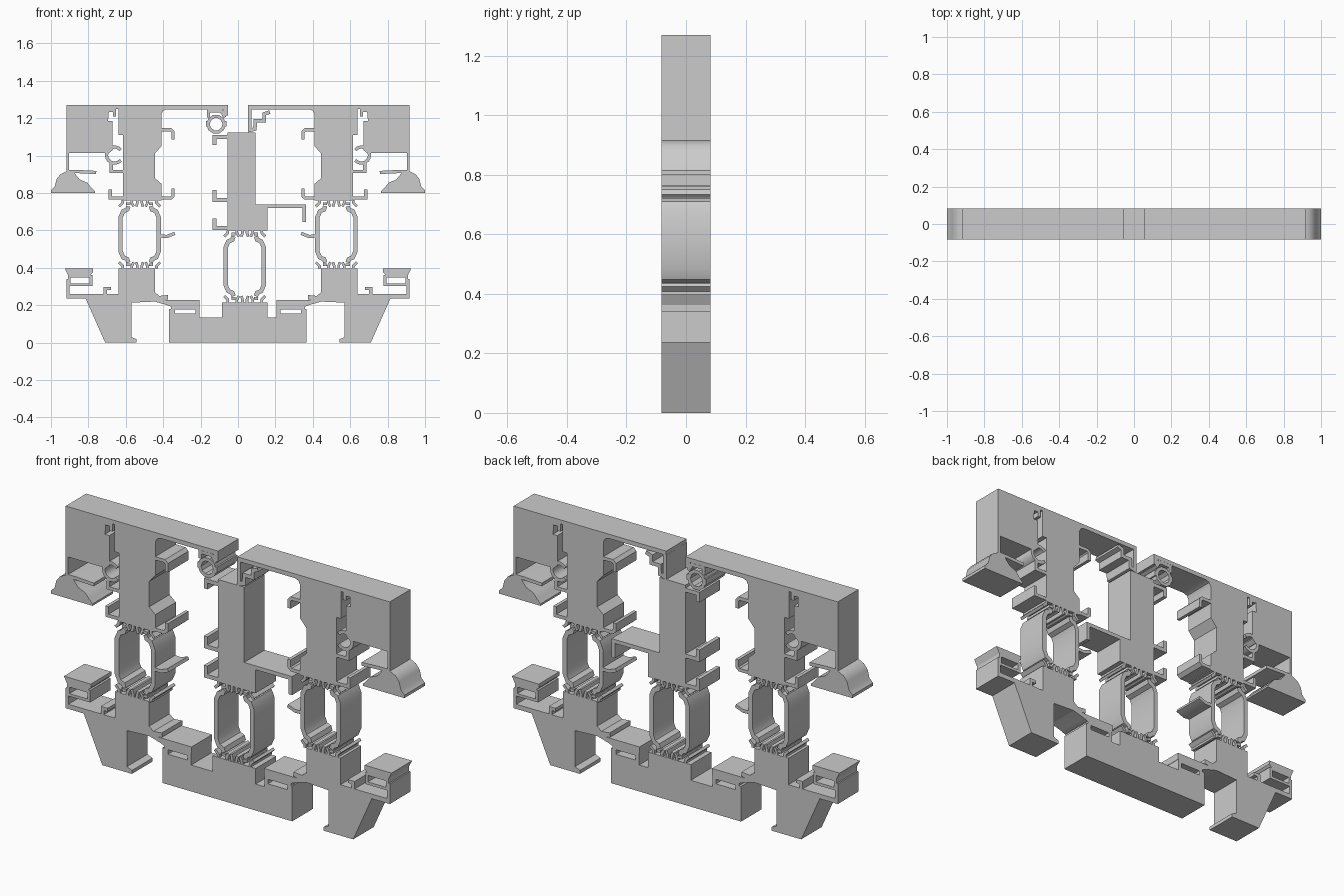
import bpy, bmesh, math

if "Cube" in bpy.data.objects:
    bpy.data.objects.remove(bpy.data.objects["Cube"])

D = 0.083  # half depth of the extrusion; profiles below are in hundredths (x, z)


def v(bm, p, y):
    return bm.verts.new((p[0] / 100, y, p[1] / 100))


def prism(bm, pts):
    f = [v(bm, p, -D) for p in pts]
    b = [v(bm, p, D) for p in pts]
    bm.faces.new(f)
    bm.faces.new(b[::-1])
    for i in range(len(pts)):
        j = (i + 1) % len(pts)
        bm.faces.new((f[i], b[i], b[j], f[j]))


def strip(bm, path, w, closed=False):
    """Constant-width wall following a path, with mitred corners."""
    n, rows = len(path), []
    for i, p in enumerate(path):
        a = path[i - 1] if (i or closed) else None
        c = path[(i + 1) % n] if (i < n - 1 or closed) else None
        ns = []
        for q, r in ((a, p), (p, c)):
            if q and r:
                dx, dz = r[0] - q[0], r[1] - q[1]
                l = math.hypot(dx, dz)
                ns.append((-dz / l, dx / l))
        m = (ns[0][0] + ns[-1][0], ns[0][1] + ns[-1][1])
        k = w / (m[0] * ns[0][0] + m[1] * ns[0][1]) / 2
        l = (p[0] + m[0] * k, p[1] + m[1] * k)
        r = (p[0] - m[0] * k, p[1] - m[1] * k)
        rows.append((v(bm, l, -D), v(bm, r, -D), v(bm, r, D), v(bm, l, D)))
    for i in range(n if closed else n - 1):
        a, b = rows[i], rows[(i + 1) % n]
        for k in range(4):
            bm.faces.new((a[k], a[(k + 1) % 4], b[(k + 1) % 4], b[k]))
    if not closed:
        bm.faces.new(rows[0])
        bm.faces.new(rows[-1][::-1])


def part(name, polys=(), strips=(), loops=(), s=1, w=1.7):
    bm = bmesh.new()
    fx = lambda pts: [(s * x, z) for x, z in pts]
    for p in polys:
        prism(bm, fx(p))
    for p in strips:
        strip(bm, fx(p), w)
    for p in loops:
        strip(bm, fx(p), w, True)
    bmesh.ops.recalc_face_normals(bm, faces=bm.faces)
    me = bpy.data.meshes.new(name)
    bm.to_mesh(me)
    bm.free()
    ob = bpy.data.objects.new(name, me)
    bpy.context.collection.objects.link(ob)
    bpy.ops.object.select_all(action='DESELECT')
    bpy.context.view_layer.objects.active = ob
    ob.select_set(True)
    bpy.ops.object.shade_smooth_by_angle(angle=math.radians(32))


def circle(cx, cz, r, n):
    return [(cx + r * math.cos(2 * math.pi * i / n), cz + r * math.sin(2 * math.pi * i / n))
            for i in range(n)]


def box(x0, x1, z0, z1):
    return [(x0, z0), (x1, z0), (x1, z1), (x0, z1)]


def thermal_break(name, cx, z0, z1, s=1):
    """Two bowed struts between rows of crimping fingers."""
    struts = [[(cx + k * 6, z), (cx + k * 6.6, z + d * 1.8), (cx + k * 8.8, z + d * 2.8),
               (cx + k * 10.2, z + d * 6)] for k in (-1, 1) for z, d in ((z0, 1), (z1, -1))]
    paths = [struts[i] + struts[i + 1][::-1] for i in (0, 2)]
    part(name + "_struts", strips=paths, s=s, w=2.3)
    fingers = []
    for z, d in ((z0, -1), (z1, 1)):
        for k in (-1, 1):
            for a, b in ((9, 11), (4.2, 3.2), (1.2, 1.8)):
                fingers.append([(cx + k * a, z + d * 3.2), (cx + k * a, z + d * 1.8),
                                (cx + k * b, z - d * 0.2)])
            # dovetail foot of the strut
            fingers.append([(cx + k * 5, z + d * 1.2), (cx + k * 7.2, z + d * 1.2)])
    part(name + "_crimps", strips=fingers, s=s, w=1.4)


for side, s in (("left", -1), ("right", 1)):
    # sash: solid column, top flange and hooks
    part(side + "_sash", [[(69, 127), (5.4, 127), (5.4, 124.8 if s > 0 else 121.5),
                           (8, 124.8 if s > 0 else 121.5), (8, 124.8), (38, 124.8),
                           (40, 124), (41, 122), (41, 105), (44.5, 101), (44.5, 88), (41, 85),
                           (41, 76), (61.5, 76), (61.5, 111), (64, 111), (64, 125), (69, 125)]],
         [[(41, 113.8), (35.8, 113.8), (34.7, 112.7), (34.7, 108.5)],
          [(41, 77.3), (36, 77.3), (34.7, 78.4), (34.7, 82.3)],
          [(61.5, 77.3), (68.3, 77.3), (68.3, 82)],
          [(61.5, 91.5), (67.8, 91.5), (67.8, 96)]], s=s)
    # outer glazing bead with its hooked foot
    part(side + "_bead", [[(91.7, 127), (69, 127), (69, 124), (69.5, 118.5), (67, 118.5),
                           (67, 103), (69, 101.3), (90.3, 101.3), (90.3, 92.3), (91.7, 92.3)]],
         [[(91.7, 91.5), (86, 91.5), (75.8, 91)], [(69, 124.2), (66, 124.2), (66, 121)]], s=s)
    # tubular seal between bead and sash
    arc = [(66 + 4.3 * math.cos(math.radians(t)), 100.3 + 4.3 * math.sin(math.radians(t)))
           for t in range(40, 321, 20)]
    part(side + "_bulb_seal", strips=[[(132 - x, z) for x, z in arc]], s=s)
    # outer lip gasket
    part(side + "_lip_gasket", [[(100, 80), (100, 81.5), (98, 83.5), (97, 87.5), (95, 90),
                                 (92, 91.5), (88, 91.5), (86.5, 89.5), (84.5, 87.2), (80.5, 85.5),
                                 (78.5, 83), (76.5, 81), (76.5, 80)]], s=s)
    # thermal break with inner fin
    thermal_break(side + "_break", 52.6, 42.8, 73, s)
    part(side + "_break_fin", strips=[[(41.6, 57), (38, 56.8), (33.8, 58.4)]], s=s)
    # outer frame profile with tapered leg
    part(side + "_frame", [[(91.7, 23.6), (91.7, 34), (90.2, 34), (90.2, 26), (63.8, 26),
                            (63.8, 39.6), (44.5, 39.6), (44.5, 27), (42, 25), (37.3, 25.5),
                            (37.3, 23.2), (44, 22), (57, 21.4), (57, 3), (54.2, 1.8), (54.2, 0),
                            (71, 0), (81.5, 23.6)]],
         [[(71, 26), (71, 29), (68, 29)]], s=s)
    # hollow gasket on the outer frame
    part(side + "_frame_gasket", [[(92.7, 39.7), (77.5, 39.7), (77.5, 37.8), (79, 36.3),
                                   (91, 36.3)]],
         loops=[[(90.3, 35.6), (78.6, 35.6), (78.6, 30.9), (90.3, 30.9)]], s=s, w=1.4)
    # hollow gasket on the centre sill
    part(side + "_sill_gasket", [[(47.5, 22.8), (20.5, 22.8), (20.5, 19.3), (36, 19.3),
                                  (38.5, 20.3)]],
         loops=[[(34.8, 18.8), (21.7, 18.8), (21.7, 14.5), (34.8, 14.5)]], s=s, w=2)

# centre mullion with arm and hooks
part("mullion", [[(-5.5, 112.5), (9.3, 112.5), (9.3, 74), (15.8, 74), (15.8, 60), (-5.5, 60)]],
     [[(-5.5, 110), (-12.5, 110), (-12.5, 105.8)], [(-12.5, 81.5), (-12.5, 76.3), (-5.5, 76.3)],
      [(-12.5, 66.5), (-12.5, 61.3), (-5.5, 61.3)], [(15.8, 73), (35.4, 73), (35.4, 64.5)]], w=2)
# hooked carrier joining the mullion to the right flange
part("mullion_carrier", strips=[[(6.3, 125), (6.3, 113.6), (9, 114.2), (9.3, 118.6), (14, 118.6),
                                 (14, 122.3), (17, 123.3)]], w=1.9)
# seal holder and round seal under the left flange
part("seal_holder", strips=[[(-15.8, 120.5), (-15.8, 123.9), (-9, 123.9), (-7, 120.5)]])
part("round_seal", [box(-17, -15.8, 115.5, 118.5), box(-7.4, -6.2, 115.5, 118.5)],
     loops=[circle(-11.7, 116.8, 4.3, 10)])
# centre thermal break
thermal_break("centre_break", 3.6, 24.8, 56.9)
# centre sill
part("sill", [[(-37, 0), (36.5, 0), (36.5, 13.5), (15.8, 13.5), (15.8, 21.5), (-8.5, 21.5),
               (-8.5, 13.5), (-37, 13.5)], box(-37, -35.8, 13.5, 18), box(35.8, 36.5, 13.5, 18)])
